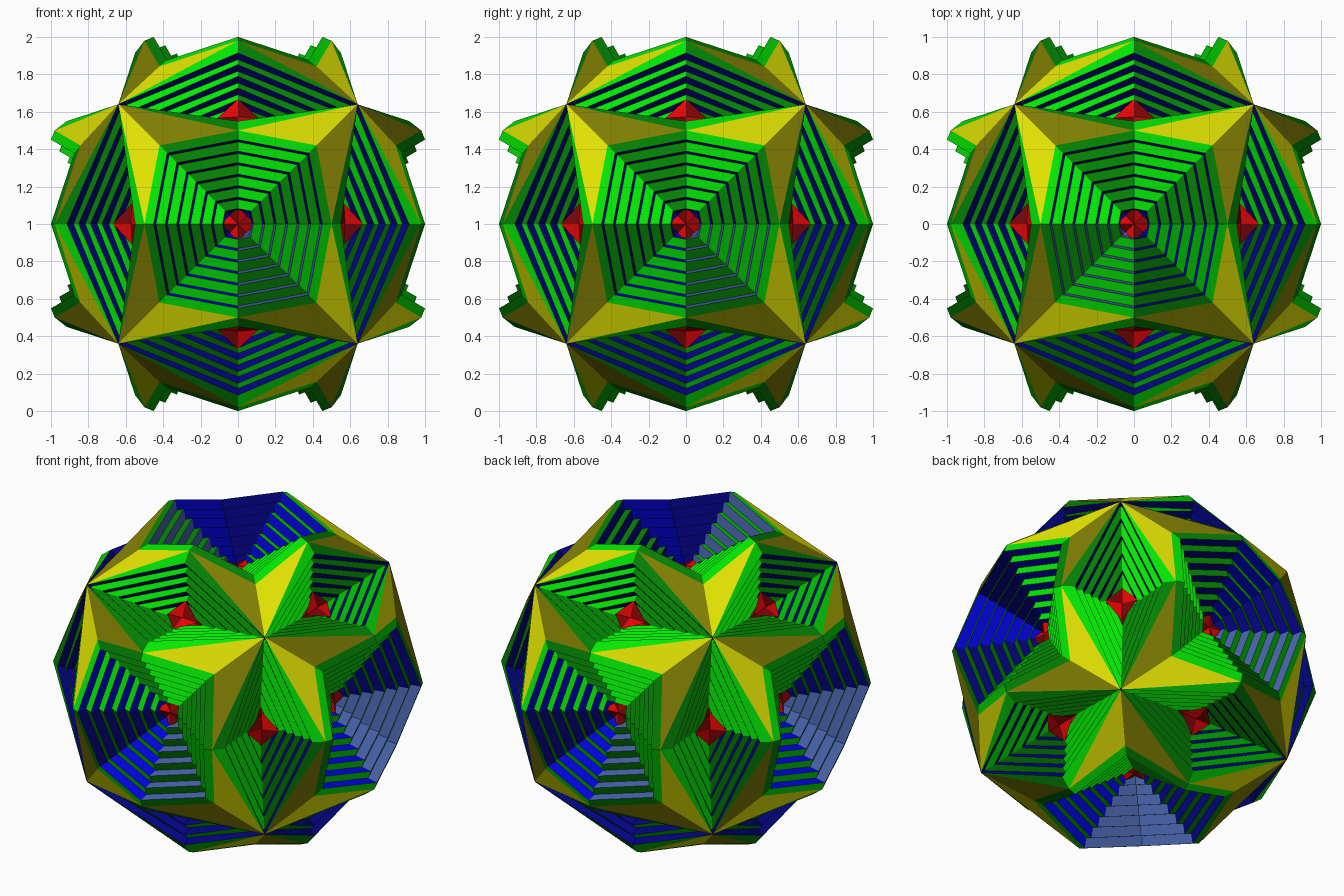
import bpy, bmesh, math
from mathutils import Vector, Matrix

if "Cube" in bpy.data.objects:
    bpy.data.objects.remove(bpy.data.objects["Cube"])


def material(name, rgb):
    m = bpy.data.materials.new(name)
    m.diffuse_color = (*rgb, 1)
    m.use_nodes = True
    m.node_tree.nodes["Principled BSDF"].inputs["Base Color"].default_value = m.diffuse_color
    return m


MATS = [material("bright green", (0.001, 0.80, 0.001)),
        material("bright yellow", (0.80, 0.80, 0.001)),
        material("bright blue", (0.001, 0.001, 0.80)),
        material("bright red", (0.80, 0.001, 0.001)),
        material("dark green", (0.001, 0.22, 0.001)),
        material("dark yellow", (0.22, 0.21, 0.001)),
        material("dark blue", (0.001, 0.001, 0.22)),
        material("dark red", (0.21, 0.001, 0.001)),
        material("slate blue", (0.07, 0.13, 0.42))]
GREEN, YELLOW, BLUE, RED = range(4)
DARK, DARK_BLUE, SLATE = 4, 6, 8
R2 = math.sqrt(2)
CENTRE = Vector((0, 0, 1))

# Key points of one square pit (local z points outward)
TIP = Vector((0.64, 0.64, 0.64))      # star point
RIM = Vector((0.50, 0.00, 0.98))      # ridge end
NOTCH = Vector((0.42, 0.42, 0.843))   # pit corner
FLOOR4 = Vector((0, 0, 0.62))


def oriented(pts):
    """Order the points so that the face looks outward (+z locally)."""
    n = (pts[1] - pts[0]).cross(pts[-1] - pts[0])
    if len(pts) == 4:
        n = (pts[2] - pts[0]).cross(pts[3] - pts[1])
    return pts if n.z > 0 else pts[::-1]


def square_sector(steps=7, bottom=0.14):
    """One eighth of a square pit: list of (points, colour)."""
    faces = []
    ds = (1 - bottom) / steps
    at = lambda p, s: FLOOR4 + (p - FLOOR4) * s
    for k in range(steps):
        s = 1 - k * ds
        outer = [at(RIM, s), at(NOTCH, s)]
        inner = []
        for o, p, rise in zip(outer, (RIM, NOTCH), (0.02, 0.033)):
            inner.append(o - Vector((p.x, p.y, 0)) * ds * 0.8 + Vector((0, 0, rise)))
        low = [at(RIM, s - ds), at(NOTCH, s - ds)]
        faces.append(([outer[0], outer[1], inner[1], inner[0]], GREEN))
        faces.append(([inner[0], inner[1], low[1], low[0]], BLUE))
    faces.append(([at(RIM, bottom), at(NOTCH, bottom), FLOOR4], BLUE))
    # small red diamond on the floor
    faces.append(([Vector((0.10, 0, 0.705)), Vector((0.045, 0.045, 0.67)),
                   Vector((0, 0, 0.69))], RED))
    return faces


def diamond_sector(steps=5, bottom=0.2):
    """One quarter of a diamond pit, local axes (along, across, out)."""
    tip = Vector((TIP.x, 0, TIP.x * R2))
    ridge = Vector((0, (RIM.z - RIM.x) / R2, (RIM.z + RIM.x) / R2))
    lip = Vector((0, 0.258, 1.036))
    floor = Vector((0, 0, 0.74))
    faces = [([tip, ridge, lip], GREEN)]
    ds = (1 - bottom) / steps
    at = lambda p, s: floor + (p - floor) * s
    for k in range(steps):
        s = 1 - k * ds
        top = [at(tip, s), at(lip, s)]
        low = [at(tip, s - ds), at(lip, s - ds)]
        foot = []
        for t, l, p in zip(top, low, (tip, lip)):
            f = t - Vector((p.x, p.y, 0)) * ds * 0.03
            f.z = l.z - 0.002
            foot.append(f)
        faces.append(([top[0], top[1], foot[1], foot[0]], DARK_BLUE))
        faces.append(([foot[0], foot[1], low[1], low[0]], GREEN))
    faces.append(([at(tip, bottom), at(lip, bottom), floor], RED))
    # small red diamond on the floor
    faces.append(([Vector((0.11, 0, 0.80)), Vector((0, 0.095, 0.85)),
                   Vector((0, 0, 0.81))], RED))
    return faces


def frame(right, out):
    """Rotation whose columns are right, up and outward."""
    r, o = Vector(right).normalized(), Vector(out).normalized()
    return Matrix((r, o.cross(r), o)).transposed()


def is_bright(p):
    """The 48 mirror wedges alternate between bright and dark."""
    x, y, z = p.x ** 2, p.y ** 2, p.z ** 2
    return p.x * p.y * p.z * (x - y) * (y - z) * (z - x) > 0


def build(name, frames, faces):
    """Copy local faces into every frame, merge and create the object."""
    bm = bmesh.new()
    for rot in frames:
        for pts, mat in faces:
            pts = [rot @ p for p in oriented(pts)]
            f = bm.faces.new([bm.verts.new(p + CENTRE) for p in pts])
            if mat < DARK and not is_bright(sum(pts, Vector()) / len(pts)):
                mat += DARK
            f.material_index = mat
    bmesh.ops.remove_doubles(bm, verts=bm.verts, dist=0.0005)
    me = bpy.data.meshes.new(name)
    bm.to_mesh(me)
    bm.free()
    for m in MATS:
        me.materials.append(m)
    ob = bpy.data.objects.new(name, me)
    bpy.context.collection.objects.link(ob)
    return ob


def spread(sector, images):
    """Repeat a sector under sign flips and axis swaps."""
    return [([im(p) for p in pts], mat) for im in images for pts, mat in sector]


SIGNS = [(a, b) for a in (1, -1) for b in (1, -1)]
quarter = [lambda p, a=a, b=b: Vector((a * p.x, b * p.y, p.z)) for a, b in SIGNS]
eighth = quarter + [lambda p, a=a, b=b: Vector((a * p.y, b * p.x, p.z)) for a, b in SIGNS]

# Six square frames: front, right, back, left, top, bottom
squares = [frame((1, 0, 0), (0, -1, 0)), frame((0, 1, 0), (1, 0, 0)),
           frame((-1, 0, 0), (0, 1, 0)), frame((0, -1, 0), (-1, 0, 0)),
           frame((0, -1, 0), (0, 0, 1)), frame((-1, 0, 0), (0, 0, -1))]

# Twelve diamond frames, one for each pair of axes and signs
diamonds = []
for axis in range(3):
    for a, b in SIGNS:
        along, out = [0, 0, 0], [0, 0, 0]
        along[axis] = 1
        out[(axis + 1) % 3], out[(axis + 2) % 3] = a, b
        diamonds.append(frame(along, out))

# Stepped square pits; the lower right quadrant has paler risers
square_faces = []
for pts, mat in spread(square_sector(), eighth):
    mid = sum(pts, Vector()) / len(pts)
    if mat == BLUE and mid.x > 0 and mid.y < 0:
        mat = SLATE
    square_faces.append((pts, mat))
build("square_pits", squares, square_faces)

# Stepped diamond pits between the star points
build("diamond_pits", diamonds, spread(diamond_sector(), quarter))

# Yellow star points around the eight corners
build("star_points", squares, spread([([TIP, RIM, NOTCH], YELLOW)], eighth))
